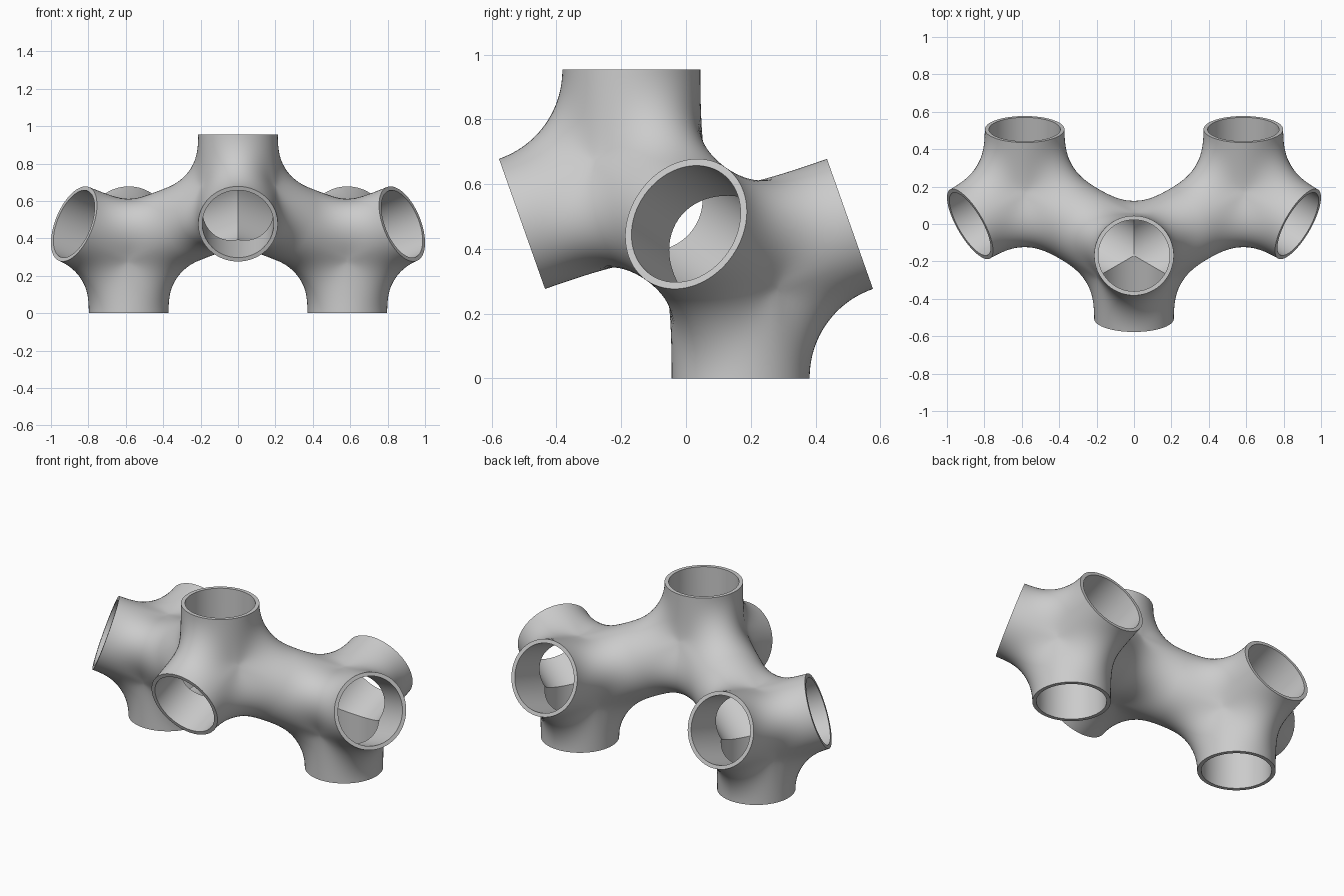
import bpy, bmesh, math
from mathutils import Vector

cube = bpy.data.objects.get("Cube")
if cube:
    bpy.data.objects.remove(cube, do_unlink=True)

ARM = 0.358          # node centre to pipe end
OUTER, INNER = 0.213, 0.191
SADDLE, CROTCH = 0.326, 0.245   # blend distance between two arms / three arms
SIDES, STEPS = 72, 12
PSI = math.acos(1 / math.sqrt(3))

# Four directions of a tetrahedral node, first one up
tetra = [Vector((0, 0, 1))]
for deg in (-90, 30, 150):
    a, c = math.radians(deg), math.sqrt(8) / 3
    tetra.append(Vector((c * math.cos(a), c * math.sin(a), -1 / 3)))


def outer_profile(axis, u, other):
    """Axial and radial points from the pipe end to the seam with the other arm."""
    b = (axis + other).normalized()
    k = 0.75 * u.dot(other)
    v = (k * axis + u).normalized()
    psi = v.angle(b)
    span = SADDLE - CROTCH
    r = CROTCH + span * (1 + math.cos(math.pi * psi / PSI)) / 2
    normal = r * v
    if psi > 0.001:
        slope = -span * math.pi / PSI / 2 * math.sin(math.pi * psi / PSI)
        normal -= slope * (v * math.cos(psi) - b) / math.sin(psi)
    rho = r * v.dot(u)
    s = k * rho
    m = -normal.dot(axis) / normal.dot(u)
    bend = min(max(s + (OUTER - rho) / m, s), ARM)
    points = []
    for i in range(STEPS + 1):
        t = i / STEPS
        w = ((1 - t) ** 2, 2 * t * (1 - t), t * t)
        points.append((w[0] * ARM + w[1] * bend + w[2] * s,
                       w[0] * OUTER + w[1] * OUTER + w[2] * rho))
    return points


def add_arm(bm, centre, axis, others, is_open):
    """One arm: blended outside, straight bore, and a flat rim if open."""
    e1 = (others[0] - others[0].dot(axis) * axis).normalized()
    e2 = axis.cross(e1)
    shells = ([], [])
    for i in range(SIDES):
        a = 2 * math.pi * i / SIDES
        u = e1 * math.cos(a) + e2 * math.sin(a)
        other = max(others, key=lambda o: u.dot(o))
        bore = [(ARM, INNER), (0.75 * u.dot(other) * INNER, INNER)]
        for shell, pts in zip(shells, (outer_profile(axis, u, other), bore)):
            shell.append([bm.verts.new(centre + s * axis + p * u) for s, p in pts])
    for i in range(SIDES):
        j = (i + 1) % SIDES
        for shell in shells:
            for k in range(len(shell[0]) - 1):
                bm.faces.new((shell[i][k], shell[j][k], shell[j][k + 1], shell[i][k + 1]))
        if is_open:
            out, bore = shells
            bm.faces.new((out[i][0], bore[i][0], bore[j][0], out[j][0]))


# Upright middle node linked to two inverted side nodes
bm = bmesh.new()
middle = Vector((0, -ARM * math.sqrt(2) / 3, ARM * 5 / 3))
nodes = [(middle, tetra, (2, 3))]
for link in (2, 3):
    nodes.append((middle + 2 * ARM * tetra[link], [-d for d in tetra], (link,)))
for centre, dirs, links in nodes:
    for n, axis in enumerate(dirs):
        add_arm(bm, centre, axis, [d for d in dirs if d is not axis], n not in links)
bmesh.ops.remove_doubles(bm, verts=bm.verts, dist=0.0005)
bmesh.ops.recalc_face_normals(bm, faces=bm.faces)

mesh = bpy.data.meshes.new("pipe_junction")
bm.to_mesh(mesh)
bm.free()
pipe = bpy.data.objects.new("pipe_junction", mesh)
bpy.context.collection.objects.link(pipe)

# Plain grey finish
grey = bpy.data.materials.new("light_grey")
grey.use_nodes = True
colour = (0.6, 0.6, 0.6, 1)
grey.diffuse_color = colour
grey.node_tree.nodes["Principled BSDF"].inputs["Base Color"].default_value = colour
mesh.materials.append(grey)

# Smooth shading with sharp rims and bore seams
bpy.ops.object.select_all(action="DESELECT")
pipe.select_set(True)
bpy.context.view_layer.objects.active = pipe
bpy.ops.object.shade_smooth_by_angle(angle=math.radians(30))
